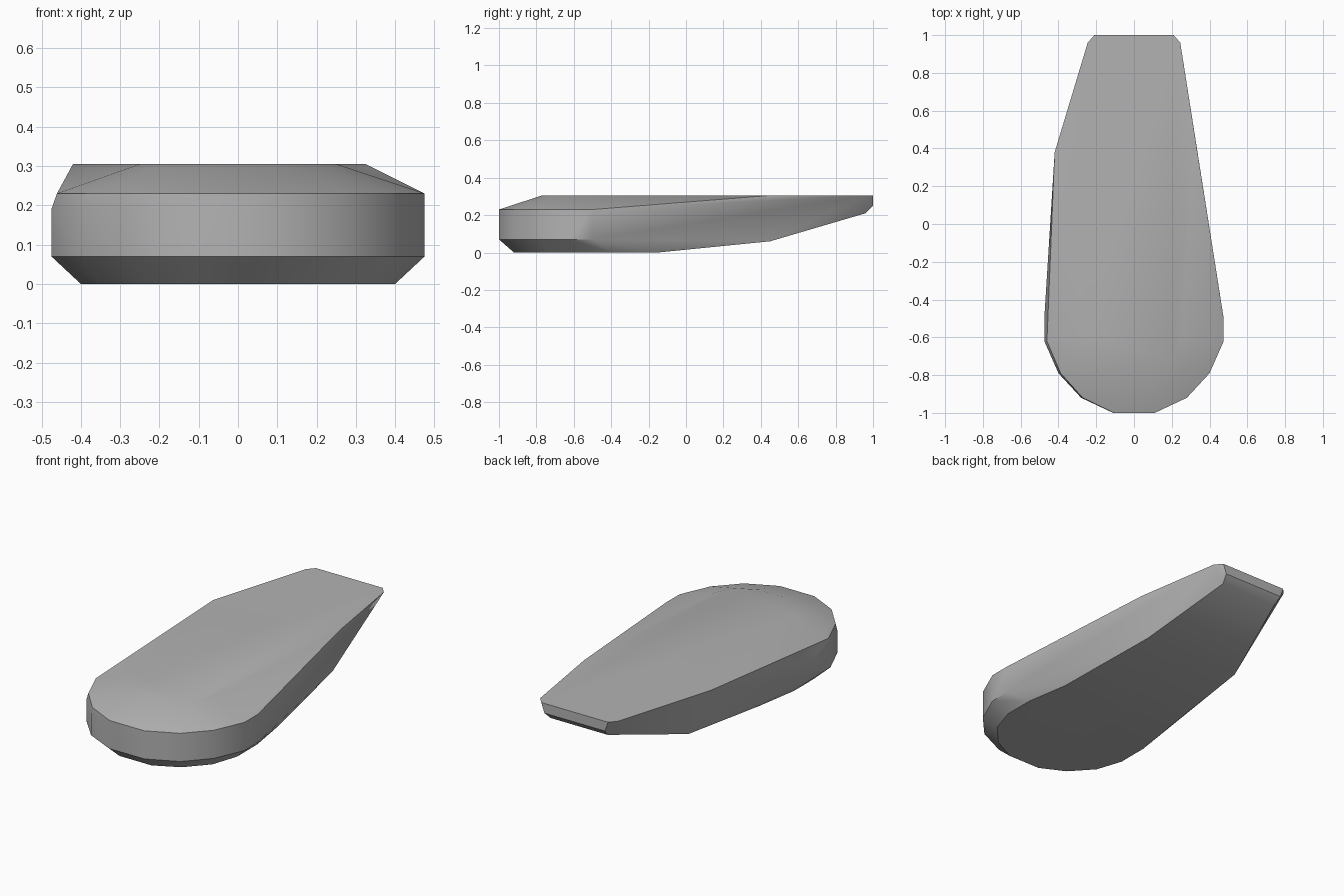
import bpy
import bmesh
import math

cube = bpy.data.objects.get("Cube")
if cube:
    bpy.data.objects.remove(cube, do_unlink=True)

# Plain stone colour
stone = bpy.data.materials.new("stone_grey")
stone.use_nodes = True
colour = (0.45, 0.45, 0.45, 1)
stone.diffuse_color = colour
stone.node_tree.nodes["Principled BSDF"].inputs["Base Color"].default_value = colour


def mirrored(points):
    return [(s * x, y, z) for x, y, z in points for s in (1, -1)]


# Rounded front wall: the same half outline at its lower and upper rim
nose = [(0.11, -1), (0.28, -0.92), (0.4, -0.79), (0.475, -0.62), (0.475, -0.5)]
corners = mirrored([(x, y, 0.07) for x, y in nose])
corners += [(x, y, 0.23) for x, y in nose]
corners += [(-x * 0.97, y, 0.23) for x, y in nose]
corners += [(-x, y, 0.19) for x, y in nose]

# Flat underside with chamfered rim, rising towards the tail
corners += mirrored([(0.1, -0.92, 0), (0.24, -0.85, 0), (0.35, -0.73, 0),
                     (0.4, -0.58, 0), (0.4, -0.4, 0), (0.36, -0.15, 0)])
corners += [(0.28, 0.45, 0.06), (-0.33, 0.45, 0.06)]

# Flat top with a sloping front and uneven shoulders
corners += mirrored([(0.08, -0.77, 0.305), (0.2, -0.71, 0.305), (0.25, -0.6, 0.305)])
corners += [(0.325, 0.45, 0.305), (-0.42, 0.38, 0.305)]

# Blunt narrow tail
corners += mirrored([(0.245, 0.96, 0.305), (0.21, 1, 0.305),
                     (0.19, 1, 0.25), (0.18, 0.96, 0.21)])

# Wrap the corners in one faceted solid
bm = bmesh.new()
for p in corners:
    bm.verts.new(p)
bmesh.ops.convex_hull(bm, input=bm.verts[:])
bmesh.ops.delete(bm, geom=[v for v in bm.verts if not v.link_faces], context="VERTS")
bmesh.ops.dissolve_limit(bm, angle_limit=math.radians(1), verts=bm.verts[:], edges=bm.edges[:])
bmesh.ops.recalc_face_normals(bm, faces=bm.faces[:])
mesh = bpy.data.meshes.new("stone_slab")
bm.to_mesh(mesh)
bm.free()

slab = bpy.data.objects.new("stone_slab", mesh)
bpy.context.collection.objects.link(slab)
mesh.materials.append(stone)
bpy.ops.object.select_all(action="DESELECT")
slab.select_set(True)
bpy.context.view_layer.objects.active = slab
bpy.ops.object.shade_smooth_by_angle(angle=math.radians(32))
